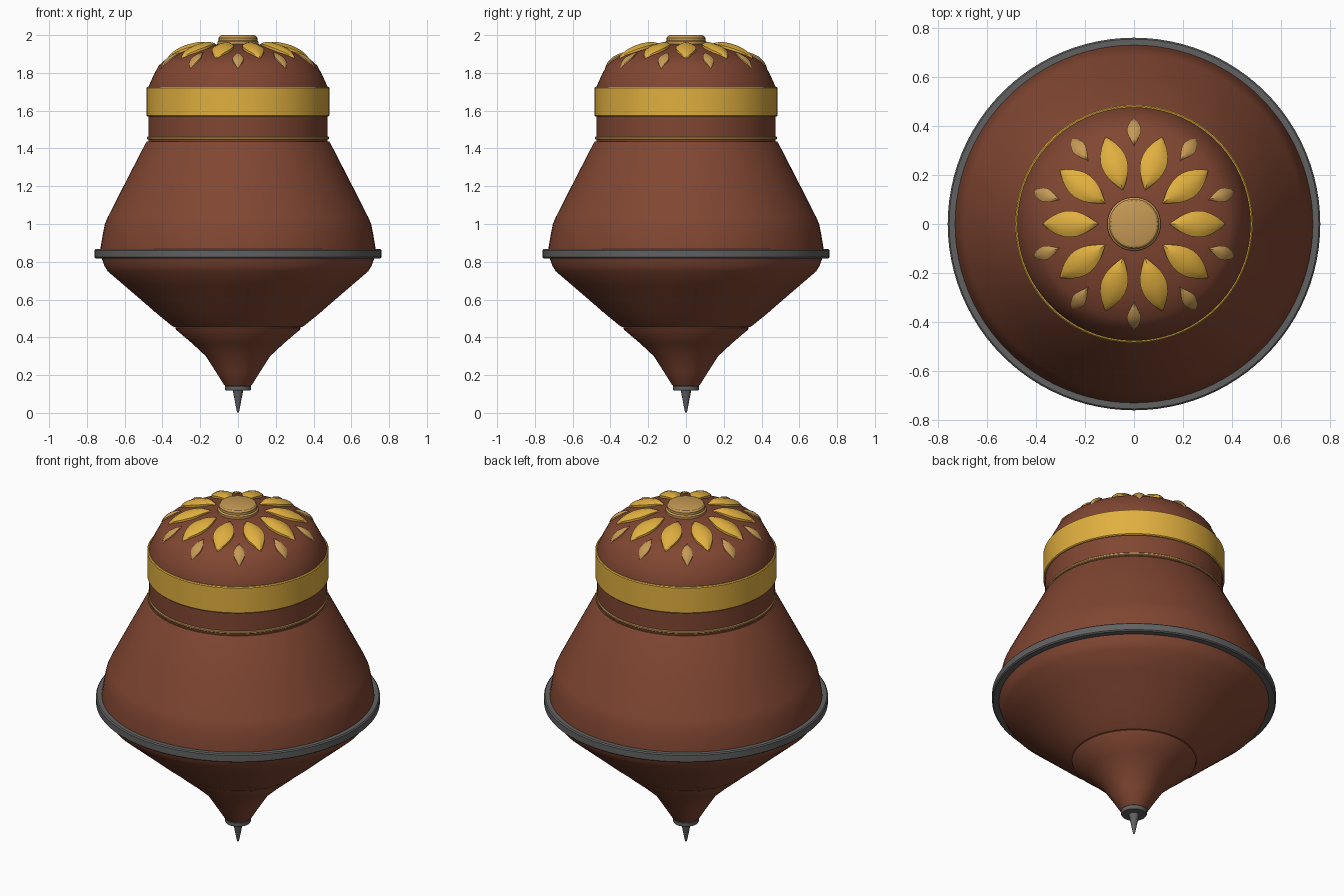
import bpy, bmesh, math

if "Cube" in bpy.data.objects:
    bpy.data.objects.remove(bpy.data.objects["Cube"])


def material(name, rgb):
    m = bpy.data.materials.new(name)
    m.diffuse_color = (*rgb, 1)
    m.use_nodes = True
    m.node_tree.nodes["Principled BSDF"].inputs["Base Color"].default_value = m.diffuse_color
    return m


BROWN = material("brown_wood", (0.22, 0.062, 0.032))
GOLD = material("gold", (0.75, 0.43, 0.05))
TAN = material("tan_wood", (0.56, 0.32, 0.09))
STEEL = material("dark_steel", (0.12, 0.12, 0.12))


def finish(name, bm, mat, angle=30):
    bmesh.ops.remove_doubles(bm, verts=bm.verts, dist=1e-5)
    bmesh.ops.recalc_face_normals(bm, faces=bm.faces)
    me = bpy.data.meshes.new(name)
    bm.to_mesh(me)
    bm.free()
    me.materials.append(mat)
    me.shade_smooth()
    me.set_sharp_from_angle(angle=math.radians(angle))
    ob = bpy.data.objects.new(name, me)
    bpy.context.collection.objects.link(ob)
    return ob


def lathe(name, profile, mat, closed=False, segs=96):
    """Revolve (radius, z) points about the z axis."""
    bm = bmesh.new()
    vs = [bm.verts.new((r, 0, z)) for r, z in profile]
    es = [bm.edges.new(p) for p in zip(vs, vs[1:])]
    if closed:
        es.append(bm.edges.new((vs[-1], vs[0])))
    bmesh.ops.spin(bm, geom=vs + es, cent=(0, 0, 0), axis=(0, 0, 1),
                   angle=math.tau, steps=segs)
    return finish(name, bm, mat)


def ring(name, r0, r1, z0, z1, b, mat):
    """Band with small chamfers on its outer edges."""
    return lathe(name, [(r0, z0), (r1 - b, z0), (r1, z0 + b), (r1, z1 - b),
                        (r1 - b, z1), (r0, z1)], mat, closed=True)


# Domed cap
DOME = [(0, 1.957), (0.1, 1.953), (0.2, 1.94), (0.28, 1.918), (0.34, 1.895),
        (0.39, 1.865), (0.42, 1.838), (0.448, 1.785), (0.475, 1.725)]


def dome_z(r):
    for (r0, z0), (r1, z1) in zip(DOME, DOME[1:]):
        if r <= r1:
            return z0 + (z1 - z0) * (r - r0) / (r1 - r0)
    return DOME[-1][1]


lathe("domed_cap", DOME + [(0.475, 1.6), (0, 1.6)], BROWN)

# Main body
lathe("neck", [(0, 1.65), (0.475, 1.65), (0.475, 1.43), (0, 1.43)], BROWN)
lathe("upper_body", [(0, 1.437), (0.482, 1.437), (0.488, 1.43), (0.6, 1.212),
                     (0.69, 1.035), (0.705, 1.0), (0.715, 0.95),
                     (0.73, 0.86), (0.73, 0.84), (0, 0.84)], BROWN)
lathe("lower_body", [(0, 0.85), (0.73, 0.85), (0.722, 0.82), (0.708, 0.78),
                     (0.69, 0.75), (0.6, 0.673), (0.515, 0.6), (0.43, 0.526),
                     (0.355, 0.465), (0.34, 0.455), (0, 0.455)], BROWN)
lathe("tip_cone", [(0, 0.46), (0.328, 0.46), (0.332, 0.45), (0.328, 0.44),
                   (0.245, 0.37), (0.17, 0.3), (0.12, 0.222),
                   (0.075, 0.15), (0.065, 0.14), (0, 0.14)], BROWN)

# Bands
ring("wide_gold_band", 0.46, 0.485, 1.57, 1.725, 0.005, GOLD)
ring("thin_gold_ring", 0.46, 0.481, 1.447, 1.463, 0.004, TAN)
ring("steel_rim", 0.70, 0.759, 0.818, 0.867, 0.006, STEEL)

# Steel ferrule and spinning point
lathe("steel_ferrule", [(0, 0.145), (0.065, 0.145), (0.069, 0.14),
                        (0.069, 0.124), (0.065, 0.118), (0, 0.118)], STEEL)
lathe("steel_point", [(0, 0.13), (0.03, 0.13), (0.007, 0.012),
                      (0.004, 0.003), (0, 0)], STEEL, segs=32)

# Top knob
lathe("top_knob", [(0, 2.0), (0.085, 2.0), (0.095, 1.996), (0.102, 1.986),
                   (0.102, 1.972), (0.109, 1.965), (0.109, 1.94), (0, 1.94)], TAN)


def petal(name, a, r0, r1, width, height, peak, mat, nu=14):
    """Ridged leaf that follows the dome."""
    bm = bmesh.new()
    rows = []
    k = math.log(0.5) / math.log(peak)      # moves the widest point along the leaf
    cross = [(-1, -0.25), (-1, 0.45), (-0.6, 0.8), (0, 1.0),
             (0.6, 0.8), (1, 0.45), (1, -0.25)]
    for i in range(nu + 1):
        u = (1 - math.cos(math.pi * i / nu)) / 2
        s = max(math.sin(math.pi * u ** k), 0) ** 0.85
        s = max(s, 0.04)
        row = []
        for v, h in cross:
            x, y = r0 + (r1 - r0) * u, v * s * width / 2
            z = dome_z(math.hypot(x, y)) + height * (h * s ** 0.5 if h > 0 else h)
            row.append(bm.verts.new((x * math.cos(a) - y * math.sin(a),
                                     x * math.sin(a) + y * math.cos(a), z)))
        rows.append(row)
    n = len(cross)
    for p, q in zip(rows, rows[1:]):
        for j in range(n):
            bm.faces.new((p[j], p[(j + 1) % n], q[(j + 1) % n], q[j]))
    bm.faces.new(rows[0])
    bm.faces.new(rows[-1])
    return finish(name, bm, mat, 28)


# Flower: ten large petals with ten small ones between
for i in range(10):
    a = math.radians(36 * i)
    petal(f"large_petal_{i + 1}", a, 0.145, 0.372, 0.108, 0.029, 0.52, GOLD)
    petal(f"small_petal_{i + 1}", a + math.radians(18), 0.318, 0.428,
          0.058, 0.018, 0.6, TAN)
